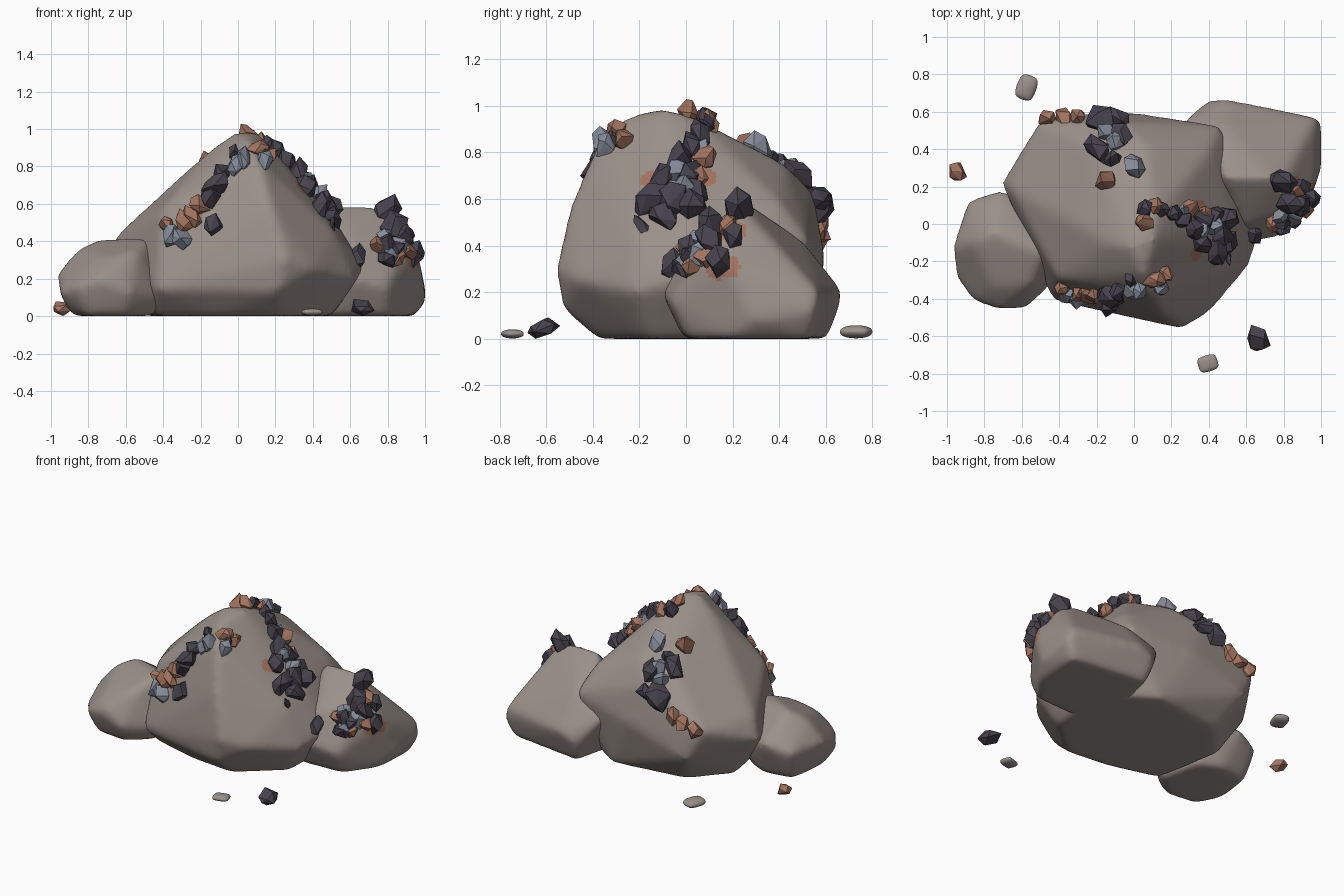
import bpy
import bmesh
import math
import random
from mathutils import Vector, Euler
from mathutils.bvhtree import BVHTree

random.seed(7)
if "Cube" in bpy.data.objects:
    bpy.data.objects.remove(bpy.data.objects["Cube"], do_unlink=True)


def material(name, colour):
    mat = bpy.data.materials.new(name)
    mat.use_nodes = True
    mat.diffuse_color = (*colour, 1)
    bsdf = mat.node_tree.nodes["Principled BSDF"]
    bsdf.inputs["Base Color"].default_value = (*colour, 1)
    bsdf.inputs["Roughness"].default_value = 0.9
    return mat


stone = material("warm_grey_stone", (0.325, 0.28, 0.252))
ores = {
    "dark": material("dark_ore", (0.063, 0.056, 0.075)),
    "rust": material("copper_ore", (0.37, 0.175, 0.115)),
    "blue": material("blue_grey_ore", (0.235, 0.265, 0.325)),
}


def hull(name, points, mat):
    """Convex hull of a handful of points as a flat shaded object."""
    bm = bmesh.new()
    for p in points:
        bm.verts.new(p)
    bmesh.ops.convex_hull(bm, input=list(bm.verts))
    loose = [v for v in bm.verts if not v.link_faces]
    bmesh.ops.delete(bm, geom=loose, context="VERTS")
    bmesh.ops.recalc_face_normals(bm, faces=list(bm.faces))
    mesh = bpy.data.meshes.new(name)
    bm.to_mesh(mesh)
    bm.free()
    mesh.materials.append(mat)
    ob = bpy.data.objects.new(name, mesh)
    bpy.context.collection.objects.link(ob)
    return ob


def boulder(name, points, voxel, rounds, stains=()):
    """Soft faceted rock: hull, fine remesh, smoothing, then fitted to the hull's size."""
    ob = hull(name, points, stone)
    remesh = ob.modifiers.new("remesh", "REMESH")
    remesh.mode = "VOXEL"
    remesh.voxel_size = voxel
    smooth = ob.modifiers.new("smooth", "SMOOTH")
    smooth.factor = 0.5
    smooth.iterations = rounds
    graph = bpy.context.evaluated_depsgraph_get()
    mesh = bpy.data.meshes.new_from_object(ob.evaluated_get(graph))
    ob.modifiers.clear()
    ob.data = mesh
    mesh.name = name
    for axis in range(3):
        want = [p[axis] for p in points]
        have = [v.co[axis] for v in mesh.vertices]
        scale = (max(want) - min(want)) / (max(have) - min(have))
        low = min(have)
        for v in mesh.vertices:
            v.co[axis] = min(want) + (v.co[axis] - low) * scale
    mesh.materials.clear()
    mesh.materials.append(stone)
    mesh.materials.append(ores["rust"])
    tree = BVHTree.FromPolygons([v.co for v in mesh.vertices],
                                [tuple(p.vertices) for p in mesh.polygons])
    # Rusty stains around the ore
    spots = [(tree.find_nearest(Vector(s[:3]))[0], s[3]) for s in stains]
    for poly in mesh.polygons:
        poly.use_smooth = True
        poly.material_index = int(any((poly.center - c).length < r for c, r in spots))
    mesh.update()
    return tree


def chunk(name, centre, radius, kind, stretch=(1.25, 0.95, 0.85), turn=None):
    """Angular ore nugget."""
    if turn is None:
        turn = [random.uniform(0, math.tau) for _ in range(3)]
    spin = Euler(turn).to_matrix()
    points = []
    count = 11
    for i in range(count):
        z = 1 - 2 * (i + 0.5) / count
        a = i * 2.4 + random.uniform(-0.4, 0.4)
        ring = math.sqrt(1 - z * z)
        p = Vector((ring * math.cos(a), ring * math.sin(a), z)) * random.uniform(0.85, 1.15)
        points.append(spin @ Vector([c * s for c, s in zip(p, stretch)]) * radius + Vector(centre))
    return hull(name, points, ores[kind])


def vein(name, tree, kind, spots):
    """Nuggets of one ore half sunk into a boulder's surface."""
    for i, (x, y, z, r) in enumerate(spots):
        place, normal, _, _ = tree.find_nearest(Vector((x, y, z)))
        chunk(f"{name}_{kind}_ore_{i + 1}", place + normal * r * 0.25, r, kind)


# Boulders
main = boulder("main_boulder", [
    (-.42, -.25, 0), (-.1, -.34, 0), (.22, -.37, 0), (.48, -.15, 0), (.5, .3, 0),
    (.2, .5, 0), (-.3, .43, 0), (-.5, .2, 0),
    (-.43, -.4, .14), (.2, -.52, .13), (.25, -.55, .3), (.4, -.46, .25), (.6, -.22, .2),
    (.66, -.04, .25), (.62, .25, .3), (-.64, .18, .43), (-.7, .22, .3), (-.5, .55, .42),
    (-.4, .58, .22), (0, .59, .35), (.45, .52, .42), (-.4, -.29, .57),
    (.17, -.49, .57), (.1, -.38, .83), (.5, -.22, .45), (.5, .02, .52), (-.3, 0, .75),
    (-.13, -.1, .9), (-.02, -.12, .98), (.1, -.08, .98), (.05, -.26, .95), (.1, .04, .95),
    (.05, .42, .75), (-.2, .4, .7), (-.08, .54, .63), (.4, .4, .58),
], 0.02, 24, [(.36, .08, .7, .05), (.33, -.15, .68, .045), (-.22, -.36, .53, .04)])

right = boulder("left_hand_boulder", [
    (.3, .1, 0), (.5, 0, 0), (.8, .02, 0), (.93, .2, 0), (.94, .53, 0), (.42, .6, 0),
    (.6, -.09, .2), (.8, -.05, .15), (1, .3, .08), (1, .55, .12), (.97, .56, .2),
    (.96, .18, .33), (.5, .66, .2), (.4, .65, .14), (.27, .54, .3),
    (.5, .25, .58), (.73, .25, .58), (.81, .25, .54), (.87, .1, .42),
    (.5, .5, .41), (.86, .42, .37), (.6, 0, .39),
], 0.018, 26, [(.95, .12, .31, .055), (.96, .18, .31, .05), (.86, .2, .46, .06)])

boulder("right_hand_boulder", [
    (-.88, -.2, 0), (-.85, .05, 0), (-.65, .08, 0), (-.5, 0, 0), (-.45, -.25, 0),
    (-.6, -.38, 0), (-.8, -.36, 0),
    (-.96, -.12, .22), (-.95, -.27, .12), (-.86, -.4, .15), (-.72, -.45, .2),
    (-.58, -.44, .12), (-.42, -.28, .1), (-.88, .12, .2), (-.72, .17, .25), (-.5, .1, .2),
    (-.85, -.1, .35), (-.75, -.05, .4), (-.62, -.1, .41), (-.48, -.15, .41),
    (-.55, -.32, .34), (-.75, -.33, .3),
], 0.018, 36)

# Ore running up the front edge
vein("front", main, "dark", [
    (-.12, -.4, .48, .062), (-.14, -.36, .63, .065), (-.11, -.35, .69, .075),
    (-.07, -.32, .74, .055), (-.01, -.28, .86, .042), (.12, -.29, .85, .045)])
vein("front", main, "rust", [
    (-.37, -.32, .48, .045), (-.29, -.37, .5, .06), (-.25, -.38, .53, .055),
    (-.2, -.37, .59, .055), (.09, -.29, .88, .055), (.16, -.27, .85, .05)])
vein("front", main, "blue", [
    (-.35, -.36, .42, .06), (-.3, -.38, .41, .06), (.01, -.32, .78, .055),
    (.05, -.32, .81, .055), (.12, -.33, .81, .055)])

# Ore down the side ridge
vein("ridge", main, "dark", [
    (.06, .08, .93, .055), (.14, .07, .9, .05), (.2, .06, .86, .06), (.25, .02, .82, .06),
    (.3, -.03, .75, .065), (.36, .02, .7, .065), (.35, -.1, .68, .065), (.42, .04, .61, .06),
    (.48, .02, .56, .075), (.45, -.06, .58, .08), (.4, -.14, .56, .08), (.5, -.1, .52, .065)])
vein("ridge", main, "rust", [
    (.06, .0, .94, .055), (.11, .09, .9, .05), (.29, .08, .78, .06), (.38, .05, .69, .055)])
vein("ridge", main, "blue", [
    (.34, -.04, .71, .06), (.41, -.01, .64, .06), (.25, .07, .8, .045)])
tail = main.find_nearest(Vector((.5, -.18, .47)))[0]
chunk("ridge_sliver", tail, .04, "dark", (.5, .6, 1.9), (0.6, 0, 0))

# Ore over the back
vein("back", main, "dark", [
    (-.2, .41, .74, .075), (-.07, .49, .71, .07), (-.18, .57, .59, .09),
    (-.08, .56, .6, .06), (-.12, .36, .78, .05)])
vein("back", main, "rust", [
    (-.15, .23, .8, .07), (-.3, .56, .48, .06), (-.37, .56, .45, .055), (-.46, .56, .43, .055)])
vein("back", main, "blue", [
    (.01, .3, .8, .07), (-.11, .45, .73, .065), (-.15, .49, .67, .06)])

# Ore on the tall side boulder
vein("side", right, "dark", [
    (.64, -.09, .33, .065), (.78, .24, .54, .08), (.83, .12, .46, .085), (.89, .1, .42, .07),
    (.78, .03, .37, .065), (.84, .03, .35, .06), (.97, .13, .34, .065), (.8, -.02, .31, .055),
    (.89, .2, .44, .055)])
vein("side", right, "rust", [
    (.74, .04, .36, .05), (.86, .02, .32, .05), (.91, .08, .36, .055), (.86, .18, .48, .05)])
vein("side", right, "blue", [
    (.78, .07, .41, .05), (.87, .05, .37, .06), (.82, .0, .32, .05)])

# Loose nuggets on the ground
for name, kind, spot, size, squash in (
        ("loose_dark_nugget", "dark", (.66, -.62), .08, (.85, 1, .5)),
        ("loose_copper_nugget", "rust", (-.945, .28), .055, (1, .95, .7))):
    nugget = chunk(name, (*spot, 0), size, kind, squash, (0.2, 0.1, 0.4))
    nugget.location.z = -min(v.co.z for v in nugget.data.vertices)

# Rounded pebbles
for name, spot, size, angle in (
        ("back_pebble", (-.575, .73), (.11, .14, .06), -.35),
        ("front_pebble", (.395, -.745), (.11, .09, .042), .3)):
    bpy.ops.mesh.primitive_cube_add(size=1, location=(*spot, size[2] / 2))
    pebble = bpy.context.object
    pebble.name = name
    for v in pebble.data.vertices:
        v.co = Vector([c * s for c, s in zip(v.co, size)])
    pebble.rotation_euler.z = angle
    pebble.data.materials.append(stone)
    bevel = pebble.modifiers.new("round", "BEVEL")
    bevel.width = size[2] * 0.4
    bevel.segments = 1
    soften = pebble.modifiers.new("soften", "SUBSURF")
    soften.levels = soften.render_levels = 2
    bpy.ops.object.shade_smooth()
